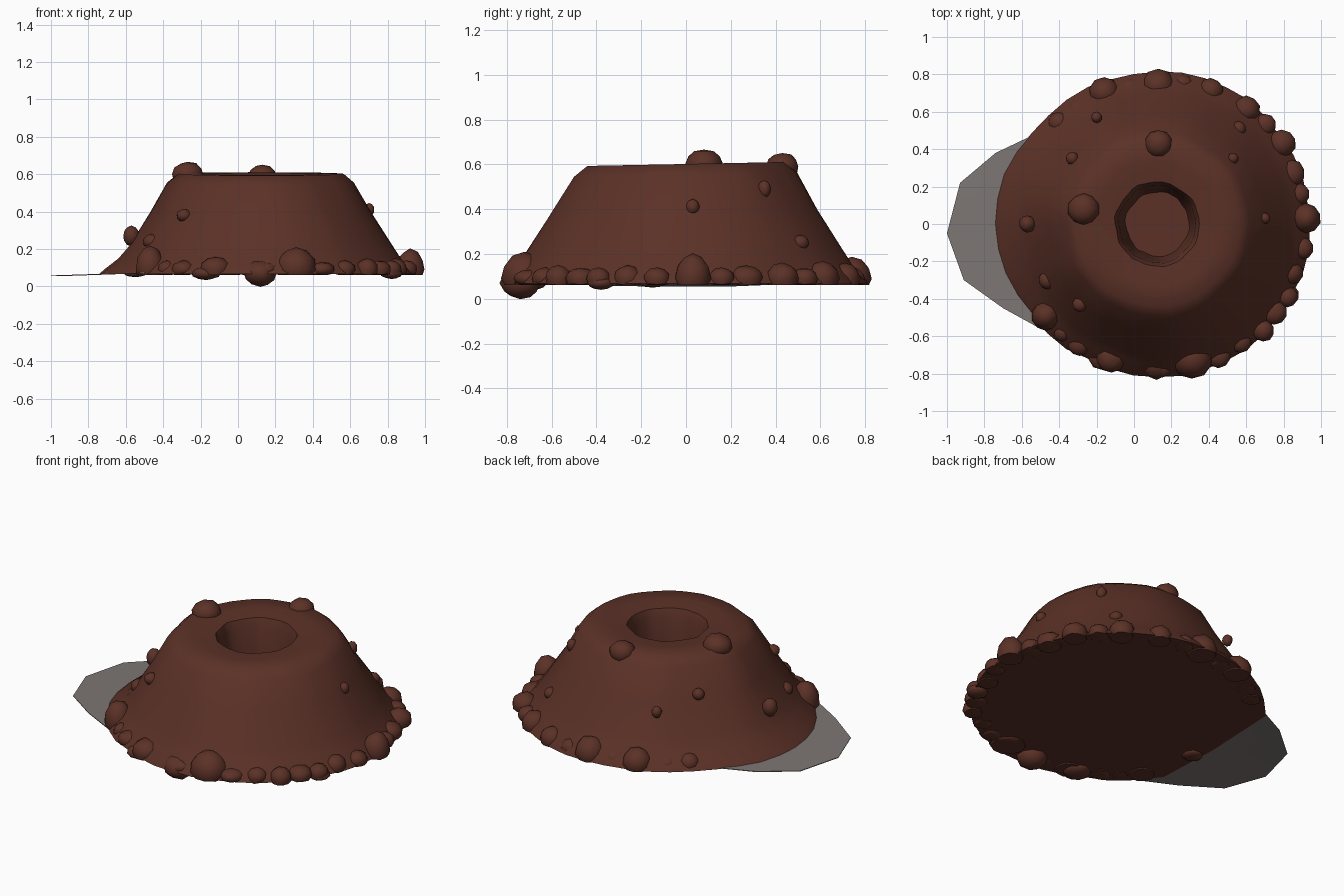
import bpy, bmesh, math, random
from mathutils import Vector, noise

random.seed(4)
CX, CY = 0.125, 0.0


def material(name, col):
    m = bpy.data.materials.new(name)
    m.diffuse_color = (*col, 1)
    return m


BROWN = material("dark brown rock", (0.105, 0.031, 0.020))
GREY = material("warm grey", (0.205, 0.185, 0.175))


def finish(name, bm, mat, angle=50):
    bmesh.ops.recalc_face_normals(bm, faces=bm.faces)
    me = bpy.data.meshes.new(name)
    bm.to_mesh(me)
    bm.free()
    ob = bpy.data.objects.new(name, me)
    bpy.context.collection.objects.link(ob)
    me.materials.append(mat)
    bpy.ops.object.select_all(action='DESELECT')
    ob.select_set(True)
    bpy.context.view_layer.objects.active = ob
    bpy.ops.object.shade_smooth_by_angle(angle=math.radians(angle))
    return ob


# Crater mound: closed lathe, floor of the pit -> rim -> slope -> underside
profile = [(0.17, 0.20), (0.19, 0.38), (0.205, 0.54), (0.225, 0.592), (0.33, 0.602),
           (0.44, 0.602), (0.495, 0.555), (0.585, 0.40), (0.70, 0.22),
           (0.745, 0.15), (0.80, 0.095), (0.815, 0.068)]
SEG = 40
bm = bmesh.new()
rings = []
for i, (r, z) in enumerate(profile):
    ring = []
    for k in range(SEG):
        a = 2 * math.pi * k / SEG
        d = Vector((math.cos(a), math.sin(a), 0))
        n = noise.noise(Vector((d.x * 3, d.y * 3, z * 1.5)))
        rr = r + n * (0.012 if i < 6 else 0.022)
        if i >= 9:  # foot spreads over the plate on the left
            rr += 0.05 * max(0, -d.x) ** 4 * (i - 8) / 3
        zz = z + (0.02 * d.y * r if 3 <= i <= 6 else 0)
        ring.append(bm.verts.new((CX + rr * d.x, CY + rr * d.y, zz)))
    rings.append(ring)
for lo, hi in zip(rings, rings[1:]):
    for k in range(SEG):
        j = (k + 1) % SEG
        bm.faces.new((lo[k], lo[j], hi[j], hi[k]))
bm.faces.new(rings[0])
bm.faces.new(rings[-1])
finish("crater_mound", bm, BROWN)


# Boulders: squashed, slightly lumpy spheres
def boulder(bm, loc, size, floor=None):
    made = bmesh.ops.create_icosphere(bm, subdivisions=2, radius=1)["verts"]
    for v in made:
        k = 1 + 0.08 * noise.noise(v.co * 1.5 + Vector(loc) * 9)
        v.co = Vector([loc[i] + v.co[i] * size[i] * k for i in range(3)])
        if floor is not None:
            v.co.z = max(v.co.z, floor)


# Ring of boulders around the foot: x, y, radius, height of top
foot = [(0.92, 0.03, 0.08, 0.20), (0.84, 0.27, 0.075, 0.15), (0.79, 0.43, 0.075, 0.16),
        (0.70, 0.53, 0.06, 0.14), (0.60, 0.61, 0.075, 0.17), (0.41, 0.71, 0.07, 0.16),
        (0.26, 0.74, 0.06, 0.14), (0.13, 0.74, 0.09, 0.19), (-0.02, 0.72, 0.06, 0.14),
        (-0.16, 0.70, 0.085, 0.18), (-0.30, 0.61, 0.06, 0.14), (-0.40, 0.54, 0.06, 0.15),
        (-0.47, -0.49, 0.08, 0.22), (-0.38, -0.58, 0.05, 0.14), (-0.29, -0.64, 0.065, 0.14),
        (-0.12, -0.71, 0.085, 0.16), (0.03, -0.73, 0.05, 0.12), (0.31, -0.72, 0.11, 0.21),
        (0.15, -0.75, 0.07, 0.13), (0.45, -0.70, 0.07, 0.13), (0.57, -0.63, 0.06, 0.14),
        (0.69, -0.57, 0.06, 0.15), (0.75, -0.47, 0.07, 0.14), (0.82, -0.39, 0.055, 0.14),
        (0.84, -0.26, 0.065, 0.15), (0.90, -0.13, 0.06, 0.14), (0.88, 0.16, 0.06, 0.14)]
bm = bmesh.new()
for x, y, r, top in foot:
    boulder(bm, (x, y, 0.09), (r, r, top - 0.09), 0.062)
finish("foot_boulders", bm, BROWN)

# Boulders poking out below the foot
bm = bmesh.new()
for x, y, r, h in [(0.12, -0.74, 0.09, 0.07), (-0.17, -0.70, 0.08, 0.035),
                   (0.82, -0.38, 0.06, 0.03), (-0.55, -0.15, 0.06, 0.02)]:
    boulder(bm, (x, y, 0.07), (r, r, h))
finish("lower_boulders", bm, BROWN)

# Boulders on the rim and slopes: location, radius, height
bm = bmesh.new()
for loc, r, h in [((-0.27, 0.08, 0.60), 0.085, 0.068), ((0.13, 0.43, 0.59), 0.075, 0.062),
                  ((-0.57, 0.0, 0.27), 0.045, 0.055), ((-0.33, 0.35, 0.42), 0.035, 0.035),
                  ((-0.20, 0.57, 0.36), 0.03, 0.035), ((0.53, 0.35, 0.49), 0.03, 0.04),
                  ((0.56, 0.51, 0.25), 0.04, 0.035), ((0.70, 0.03, 0.41), 0.03, 0.035),
                  ((-0.29, -0.43, 0.38), 0.04, 0.035), ((-0.46, -0.30, 0.24), 0.05, 0.04),
                  ((-0.25, 0.02, 0.54), 0.07, 0.06)]:
    boulder(bm, loc, (r, r, h))
finish("slope_boulders", bm, BROWN)

# Thin grey plate sticking out on the left, tilted up towards the mound
outline = [(-0.40, 0.50), (-0.53, 0.48), (-0.74, 0.38), (-0.93, 0.22), (-1.0, -0.05),
           (-0.91, -0.30), (-0.70, -0.45), (-0.50, -0.56), (-0.38, -0.52)]
bm = bmesh.new()
for side in (0, 1):
    mid = bm.verts.new((-0.60, -0.03, 0.068 + 0.004 * side))
    vs = [bm.verts.new((x, y, 0.055 + 0.035 * max(0, x + 0.95) + 0.004 * side))
          for x, y in outline]
    for i in range(len(vs)):
        bm.faces.new((mid, vs[i], vs[(i + 1) % len(vs)]))
    if side:
        for i in range(len(vs)):
            j = (i + 1) % len(vs)
            bm.faces.new((low[i], low[j], vs[j], vs[i]))
    low = vs
finish("grey_plate", bm, GREY, 40)
